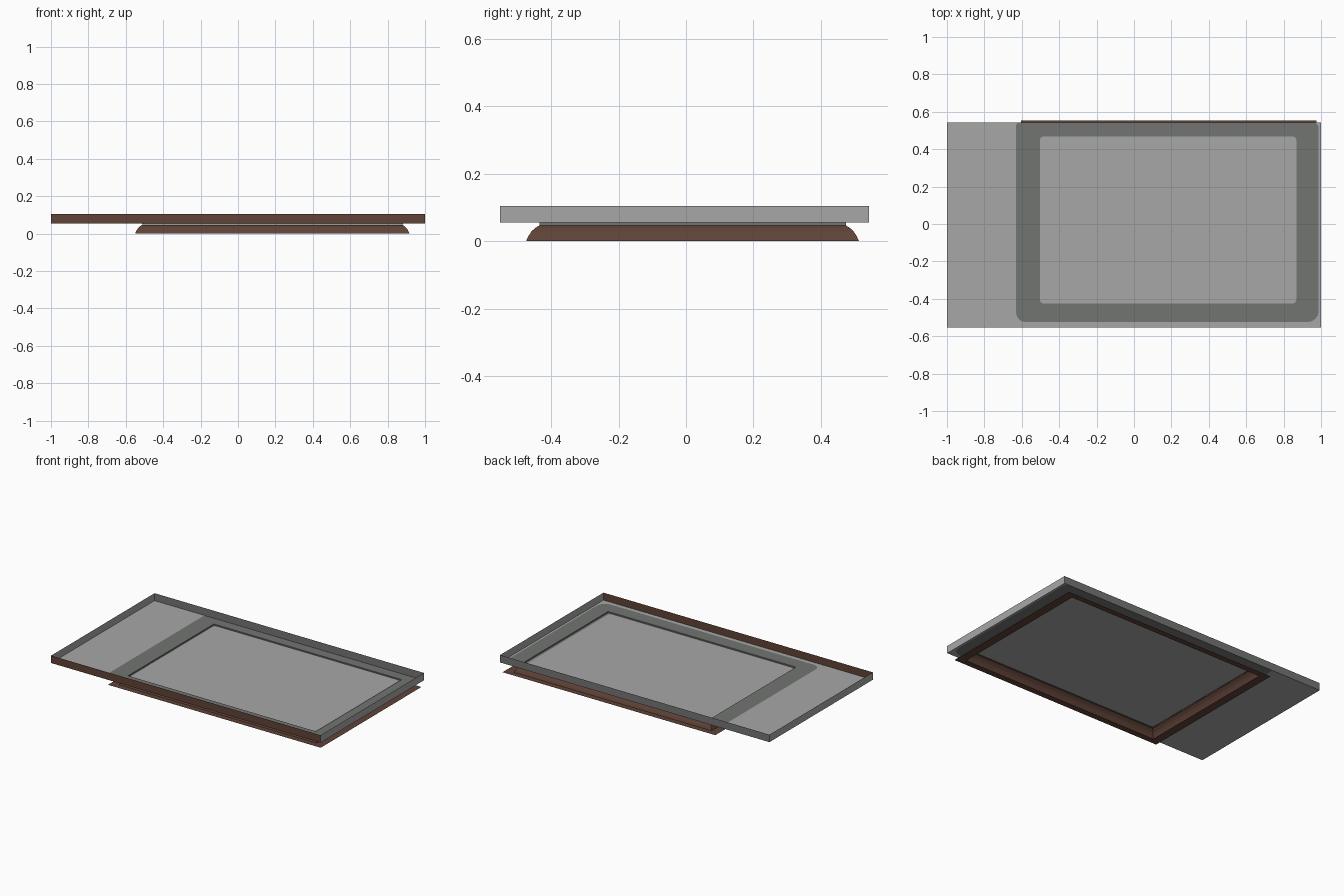
import bpy, bmesh, math

if "Cube" in bpy.data.objects:
    bpy.data.objects.remove(bpy.data.objects["Cube"])


def material(name, rgb):
    m = bpy.data.materials.new(name)
    m.diffuse_color = (*rgb, 1)
    m.use_nodes = True
    m.node_tree.nodes["Principled BSDF"].inputs["Base Color"].default_value = m.diffuse_color
    return m


LIGHT = material("light_grey", (0.39, 0.39, 0.39))
DARK = material("dark_grey", (0.17, 0.178, 0.17))
BROWN = material("brown", (0.115, 0.056, 0.039))


def rect(x0, x1, y0, y1, z, radii=(0, 0, 0, 0), n=5):
    """Rectangle loop with n points per corner (front-left, anticlockwise)."""
    corners = [(x0, y0, 1, 1, 180), (x1, y0, -1, 1, 270),
               (x1, y1, -1, -1, 0), (x0, y1, 1, -1, 90)]
    pts = []
    for (x, y, sx, sy, a0), r in zip(corners, radii):
        for i in range(n):
            a = math.radians(a0 + 90 * i / max(n - 1, 1))
            pts.append((x + r * (sx + math.cos(a)), y + r * (sy + math.sin(a)), z))
    return pts


def sheet(name, loops, mats, cap=False):
    """Bridge successive loops into one open sheet; optionally fill the last."""
    bm = bmesh.new()
    rings = [[bm.verts.new(p) for p in loop] for loop in loops]
    for a, b in zip(rings, rings[1:]):
        for i in range(len(a)):
            j = (i + 1) % len(a)
            bm.faces.new((a[i], a[j], b[j], b[i]))
    if cap:
        bm.faces.new(rings[-1])
    bmesh.ops.remove_doubles(bm, verts=bm.verts[:], dist=1e-5)
    bm.normal_update()
    mesh = bpy.data.meshes.new(name)
    bm.to_mesh(mesh)
    bm.free()
    for m in mats:
        mesh.materials.append(m)
    ob = bpy.data.objects.new(name, mesh)
    bpy.context.collection.objects.link(ob)
    return ob


SLAB = (-1, 1, -0.553, 0.543)
BAND = (-0.63, 0.987, -0.525, 0.5425)
WELL = (-0.512, 0.883, -0.435, 0.475)
PANEL = (-0.503, 0.868, -0.425, 0.468)
RIM, FLOOR, WELL_Z = 0.105, 0.055, 0.047

# open tray: rim walls, floor, dark band and shallow sunken panel
tray = sheet("tray", [
    rect(*SLAB, RIM), rect(*SLAB, FLOOR),
    rect(*BAND, FLOOR, (0.05, 0.06, 0.03, 0.015)),
    rect(*WELL, FLOOR), rect(*WELL, WELL_Z),
    rect(*PANEL, WELL_Z, (0.02,) * 4)], (LIGHT, DARK, BROWN), cap=True)

for f in tray.data.polygons:
    c = f.center
    vs = [tray.data.vertices[i].co for i in f.vertices]
    if c.z > FLOOR + 0.01:                      # rim: brown front, dark back
        if abs(f.normal.y) > 0.5:
            f.material_index = 2 if c.y < 0 else 1
    elif len(f.vertices) < 10:                  # floor band and sunken edge
        inside = all(BAND[0] - 1e-4 < v.x < BAND[1] + 1e-4 and
                     BAND[2] - 1e-4 < v.y < BAND[3] + 1e-4 for v in vs)
        if inside:
            f.material_index = 1

# brown foot frame below: flat flange, then a rounded cove up to the tray
foot = [(-0.605, 0.975, -0.515, 0.553, 0)]
for inset, z in [(0, 0), (0.007, 0.015), (0.016, 0.029), (0.028, 0.040), (0.038, 0.046)]:
    foot.append((-0.55 + inset, 0.917 - inset, -0.475 + inset, 0.514 - inset, z))
sheet("foot_frame", [rect(*p, n=1) for p in foot], (BROWN,))
